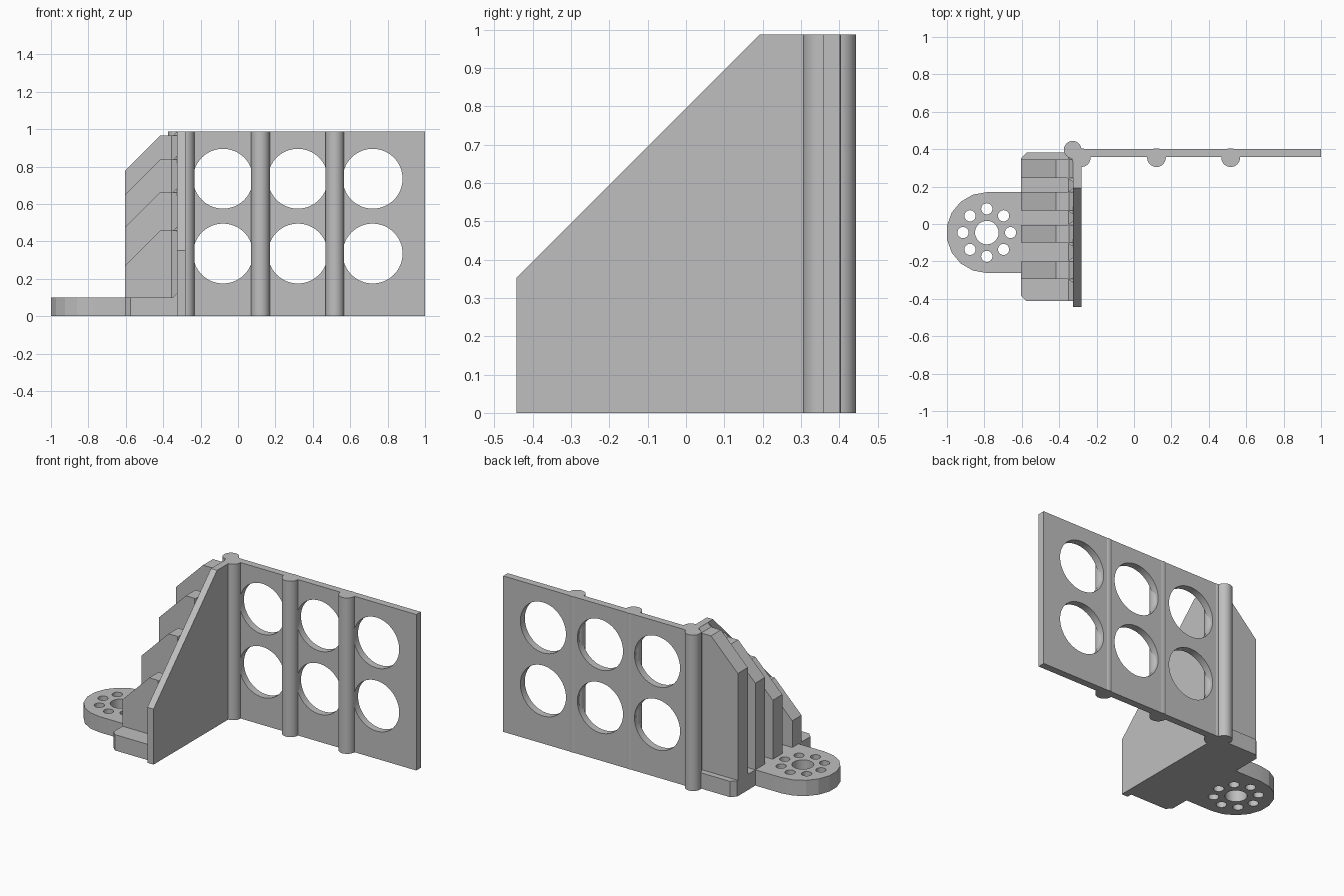
import bpy, bmesh, math

if "Cube" in bpy.data.objects:
    bpy.data.objects.remove(bpy.data.objects["Cube"], do_unlink=True)

grey = bpy.data.materials.new("plain grey")
grey.use_nodes = True
grey.diffuse_color = (0.52, 0.52, 0.52, 1)
grey.node_tree.nodes["Principled BSDF"].inputs["Base Color"].default_value = (0.52, 0.52, 0.52, 1)

H = 0.988          # overall height
WALL = -0.325      # outer face of the side wall


def add_prism(bm, points, axis, lo, hi):
    """Extrude a 2D outline along one axis; the points use the other two axes in order."""
    def place(p, t):
        c = list(p)
        c.insert("xyz".index(axis), t)
        return bm.verts.new(c)
    a = [place(p, lo) for p in points]
    b = [place(p, hi) for p in points]
    bm.faces.new(a)
    bm.faces.new(b[::-1])
    for i in range(len(a)):
        j = (i + 1) % len(a)
        bm.faces.new((a[i], b[i], b[j], a[j]))


def make(name, prisms, smooth=False):
    bm = bmesh.new()
    for p in prisms:
        add_prism(bm, *p)
    bmesh.ops.recalc_face_normals(bm, faces=bm.faces)
    me = bpy.data.meshes.new(name)
    bm.to_mesh(me)
    bm.free()
    me.materials.append(grey)
    ob = bpy.data.objects.new(name, me)
    bpy.context.collection.objects.link(ob)
    if smooth:
        smooth_edges(ob)
    return ob


def smooth_edges(ob):
    bpy.ops.object.select_all(action="DESELECT")
    ob.select_set(True)
    bpy.context.view_layer.objects.active = ob
    bpy.ops.object.shade_smooth_by_angle(angle=math.radians(15))


def circle(u, v, r, n=48):
    return [(u + r * math.cos(math.tau * i / n), v + r * math.sin(math.tau * i / n)) for i in range(n)]


def cut(ob, prisms):
    cutter = make("hole_cutter", prisms)
    cutter.hide_render = True
    mod = ob.modifiers.new("holes", "BOOLEAN")
    mod.operation, mod.solver, mod.object = "DIFFERENCE", "EXACT", cutter
    dg = bpy.context.evaluated_depsgraph_get()
    me = bpy.data.meshes.new_from_object(ob.evaluated_get(dg))
    ob.modifiers.clear()
    ob.data = me
    bpy.data.objects.remove(cutter, do_unlink=True)
    smooth_edges(ob)


def rect(u0, v0, u1, v1):
    return [(u0, v0), (u1, v0), (u1, v1), (u0, v1)]


# Long back panel with six round windows
panel = make("back_panel", [(rect(-0.325, 0.357, 1.0, 0.402), "z", 0, H)])
cut(panel, [(circle(x, z, 0.16, 64), "y", 0.2, 0.6)
            for x in (-0.08, 0.32, 0.72) for z in (0.335, 0.735)])

# Round stiffeners on the panel and the corner post
for name, x in (("inner_stiffener", -0.282), ("middle_stiffener", 0.12), ("outer_stiffener", 0.517)):
    make(name, [(circle(x, 0.355, 0.05), "z", 0, H)], True)
make("corner_post", [(circle(-0.328, 0.397, 0.047), "z", 0, H)], True)

# Sloped side wall
make("side_wall", [([(-0.443, 0), (-0.443, 0.352), (0.193, H), (0.4, H), (0.4, 0)], "x", WALL, -0.282)])

# Base block with chamfered outer corners and a small fillet against the wall
make("base_block", [
    ([(WALL, -0.412), (-0.575, -0.412), (-0.605, -0.382),
      (-0.605, 0.352), (-0.575, 0.382), (WALL, 0.382)], "z", 0, 0.1),
    ([(-0.35, 0.1), (WALL, 0.1), (WALL, 0.125)], "y", -0.412, 0.382)])

# Four stepped buttresses, each flared where it meets the wall
for i, (y0, y1, top) in enumerate(((-0.293, -0.2, 0.457), (-0.1, -0.005, 0.662),
                                   (0.073, 0.17, 0.837), (0.245, 0.345, 0.965))):
    side = [(WALL, 0), (-0.605, 0), (-0.605, top - 0.188), (-0.417, top),
            (-0.348, top), (WALL, top + 0.022)]
    foot = [(WALL, y0 - 0.022), (WALL, y1 + 0.022), (-0.355, y1), (-0.355, y0)]
    make(f"buttress_{i + 1}", [(side, "y", y0, y1)])
    make(f"buttress_flare_{i + 1}", [(foot, "z", 0.05, top)])

# Rounded mounting lug with a centre hole and a ring of eight small holes
cx, cy, r = -0.787, -0.046, 0.216
arc = [(cx + r * math.cos(math.radians(a)), cy + r * math.sin(math.radians(a)))
       for a in range(90, 271, 20)]
lug = make("mounting_lug", [(arc + [(-0.59, cy - r), (-0.59, cy + r)], "z", 0, 0.1)])
ring = [(cx + 0.127 * math.cos(k * math.pi / 4), cy + 0.127 * math.sin(k * math.pi / 4)) for k in range(8)]
cut(lug, [(circle(cx, cy, 0.063, 32), "z", -0.1, 0.2)]
    + [(circle(u, v, 0.03, 24), "z", -0.1, 0.2) for u, v in ring])
